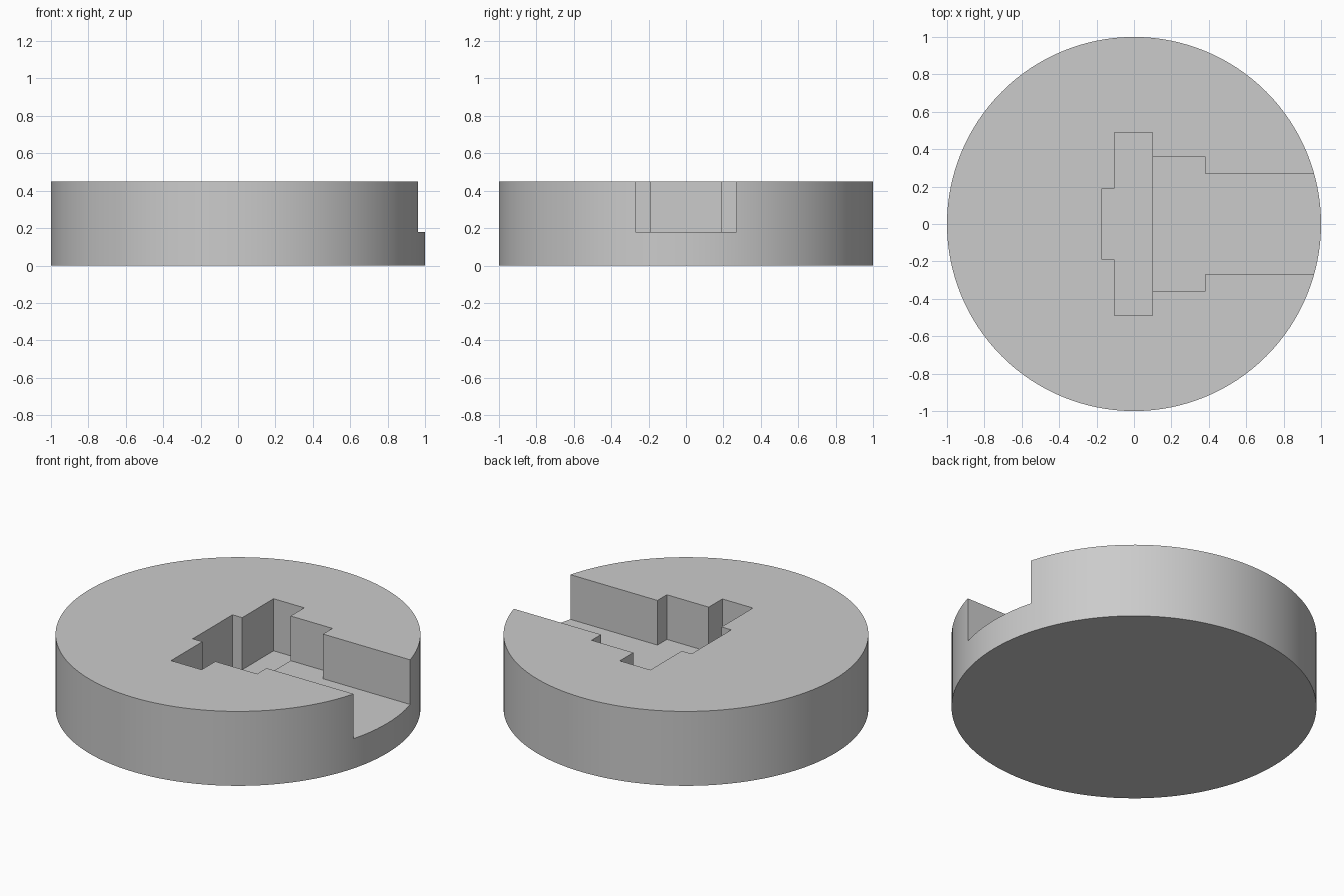
import bpy
import bmesh

cube = bpy.data.objects.get("Cube")
if cube:
    bpy.data.objects.remove(cube, do_unlink=True)

RADIUS, HEIGHT = 1.0, 0.45
SLOT_FLOOR, POCKET_FLOOR = 0.18, 0.135

grey = bpy.data.materials.new("light_grey")
grey.use_nodes = True
colour = (0.6, 0.6, 0.6, 1)
grey.diffuse_color = colour
grey.node_tree.nodes["Principled BSDF"].inputs["Base Color"].default_value = colour


def prism(name, half_profile, bottom):
    """Extrude a profile mirrored across the x axis, from bottom to above the disc."""
    outline = half_profile + [(x, -y) for x, y in reversed(half_profile)]
    bm = bmesh.new()
    face = bm.faces.new([bm.verts.new((x, y, bottom)) for x, y in outline])
    extruded = bmesh.ops.extrude_face_region(bm, geom=[face])["geom"]
    top = [v for v in extruded if isinstance(v, bmesh.types.BMVert)]
    bmesh.ops.translate(bm, verts=top, vec=(0, 0, 1 - bottom))
    bmesh.ops.recalc_face_normals(bm, faces=bm.faces)
    mesh = bpy.data.meshes.new(name)
    bm.to_mesh(mesh)
    bm.free()
    mesh.materials.append(grey)
    obj = bpy.data.objects.new(name, mesh)
    bpy.context.collection.objects.link(obj)
    obj.hide_render = True
    return obj


# Round body
bpy.ops.mesh.primitive_cylinder_add(vertices=128, radius=RADIUS, depth=HEIGHT,
                                    location=(0, 0, HEIGHT / 2))
disc = bpy.context.object
disc.name = "slotted_disc"
disc.data.materials.append(grey)

# Stepped slot open to the rim, and the deeper cross pocket with a rear notch
cutters = [
    prism("slot_cutter", [(0, 0.36), (0.38, 0.36), (0.38, 0.27), (1.2, 0.27)], SLOT_FLOOR),
    prism("pocket_cutter", [(-0.17, 0.19), (-0.105, 0.19), (-0.105, 0.49), (0.1, 0.49)],
          POCKET_FLOOR),
]
for cutter in cutters:
    cut = disc.modifiers.new(cutter.name, 'BOOLEAN')
    cut.operation = 'DIFFERENCE'
    cut.solver = 'EXACT'
    cut.object = cutter
    bpy.ops.object.modifier_apply(modifier=cut.name)
    bpy.data.objects.remove(cutter, do_unlink=True)

# Smooth rim with crisp edges
bpy.ops.object.shade_smooth_by_angle(angle=0.5)
